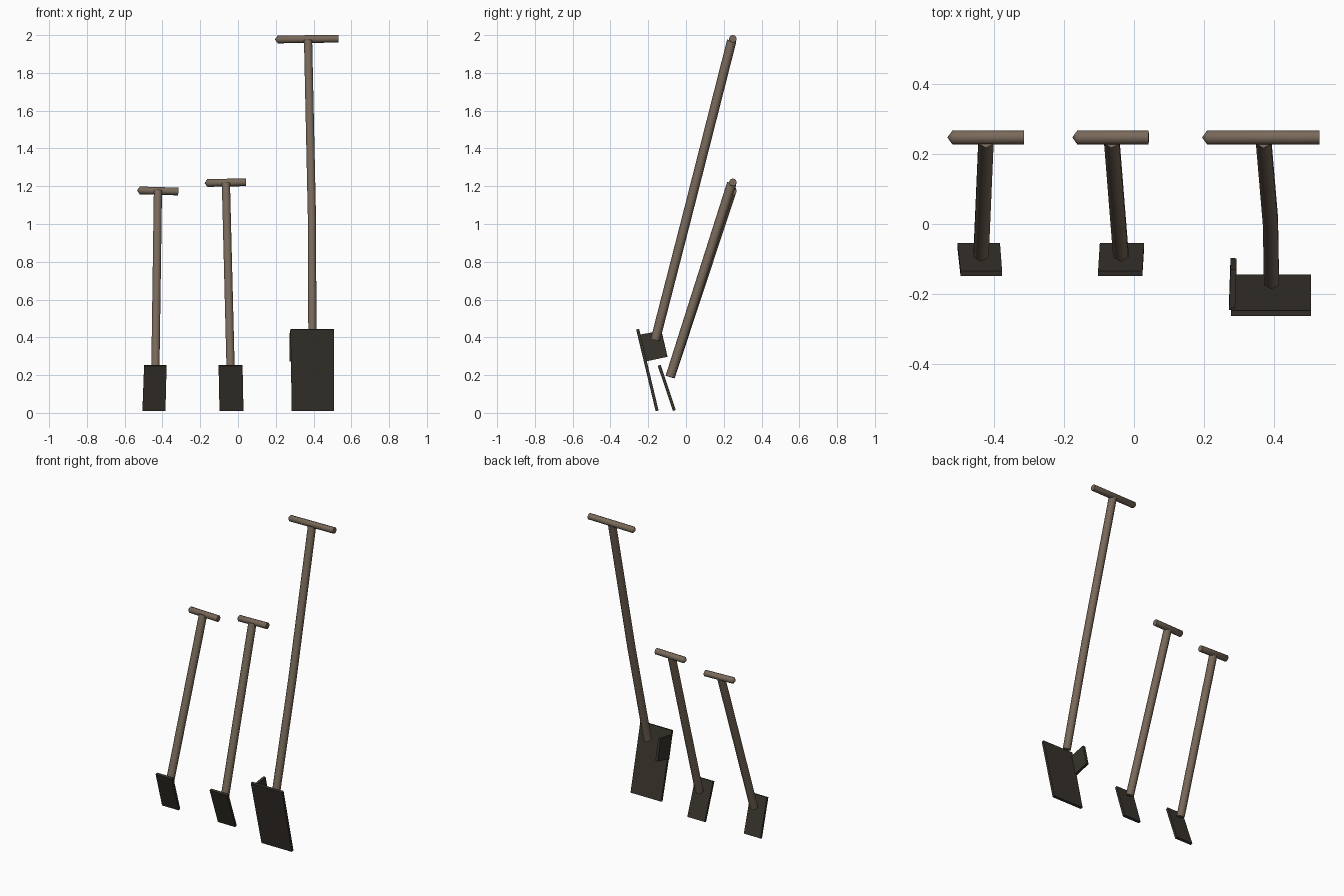
import bpy, bmesh, math
from mathutils import Vector

if "Cube" in bpy.data.objects:
    bpy.data.objects.remove(bpy.data.objects["Cube"])


def material(name, colour):
    m = bpy.data.materials.new(name)
    m.diffuse_color = (*colour, 1)
    m.use_nodes = True
    m.node_tree.nodes["Principled BSDF"].inputs["Base Color"].default_value = m.diffuse_color
    return m


WOOD = material("weathered wood", (0.19, 0.142, 0.102))
IRON = material("dark iron", (0.040, 0.033, 0.025))


def finish(name, bm, mat, smooth):
    bmesh.ops.recalc_face_normals(bm, faces=bm.faces)
    me = bpy.data.meshes.new(name)
    bm.to_mesh(me)
    bm.free()
    me.materials.append(mat)
    ob = bpy.data.objects.new(name, me)
    bpy.context.collection.objects.link(ob)
    if smooth:
        bpy.ops.object.select_all(action='DESELECT')
        bpy.context.view_layer.objects.active = ob
        ob.select_set(True)
        bpy.ops.object.shade_smooth_by_angle(angle=math.radians(62))
    return ob


def rod(name, points, radius, sides, up, tip=0):
    """Round bar along points; tip adds a short point before the first ring."""
    pts = [Vector(p) for p in points]
    axis = (pts[-1] - pts[0]).normalized()
    v = Vector(up)
    v = (v - axis * v.dot(axis)).normalized()
    u = axis.cross(v)
    bm = bmesh.new()
    rings = []
    for p in pts:
        angles = [2 * math.pi * i / sides for i in range(sides)]
        rings.append([bm.verts.new(p + (v * math.cos(a) + u * math.sin(a)) * radius)
                      for a in angles])
    for a, b in zip(rings, rings[1:]):
        for i in range(sides):
            j = (i + 1) % sides
            bm.faces.new((a[i], a[j], b[j], b[i]))
    if tip:
        apex = bm.verts.new(pts[0] - axis * tip)
        for i in range(sides):
            bm.faces.new((rings[0][i], rings[0][(i + 1) % sides], apex))
    else:
        bm.faces.new(rings[0])
    bm.faces.new(rings[-1])
    return finish(name, bm, WOOD, True)


def plate(name, corners, thick):
    """Flat plate of even thickness centred on four corners."""
    c = [Vector(p) for p in corners]
    n = (c[2] - c[0]).cross(c[3] - c[1]).normalized() * thick / 2
    bm = bmesh.new()
    a = [bm.verts.new(p - n) for p in c]
    b = [bm.verts.new(p + n) for p in c]
    bm.faces.new(a)
    bm.faces.new(b)
    for i in range(4):
        j = (i + 1) % 4
        bm.faces.new((a[i], a[j], b[j], b[i]))
    return finish(name, bm, IRON, False)


# label, shaft path, grip (left x, right x, left z, right z),
# blade x (top left, top right, bottom right, bottom left), blade (y, z) top and bottom
SPADES = [
    ("left", [(-0.424, 0.242, 1.175), (-0.438, -0.084, 0.19)],
     (-0.52, -0.316, 1.178, 1.172),
     (-0.497, -0.378, -0.384, -0.506), (-0.142, 0.252), (-0.062, 0.013)),
    ("middle", [(-0.064, 0.242, 1.215), (-0.038, -0.084, 0.19)],
     (-0.162, 0.042, 1.217, 1.221),
     (-0.103, 0.024, 0.029, -0.098), (-0.142, 0.252), (-0.062, 0.013)),
    ("tall", [(0.371, 0.242, 1.97), (0.391, 0.008, 1.05), (0.394, -0.163, 0.385)],
     (0.21, 0.532, 1.977, 1.981),
     (0.278, 0.507, 0.507, 0.284), (-0.256, 0.443), (-0.153, 0.011)),
]

for label, path, grip, bx, top, bottom in SPADES:
    rod(label + "_shaft", path, 0.025, 6, (0, -1, 0))
    gl, gr, zl, zr = grip
    rod(label + "_grip", [(gl, 0.248, zl), (gr, 0.248, zr)], 0.0205, 8, (0, 0, 1), tip=0.015)
    plate(label + "_blade", [(bx[0], *top), (bx[1], *top), (bx[2], *bottom), (bx[3], *bottom)], 0.016)

# side flange behind the tall blade
plate("tall_side_flange", [(0.281, -0.247, 0.414), (0.285, -0.13, 0.435),
                           (0.285, -0.098, 0.297), (0.281, -0.215, 0.272)], 0.017)
